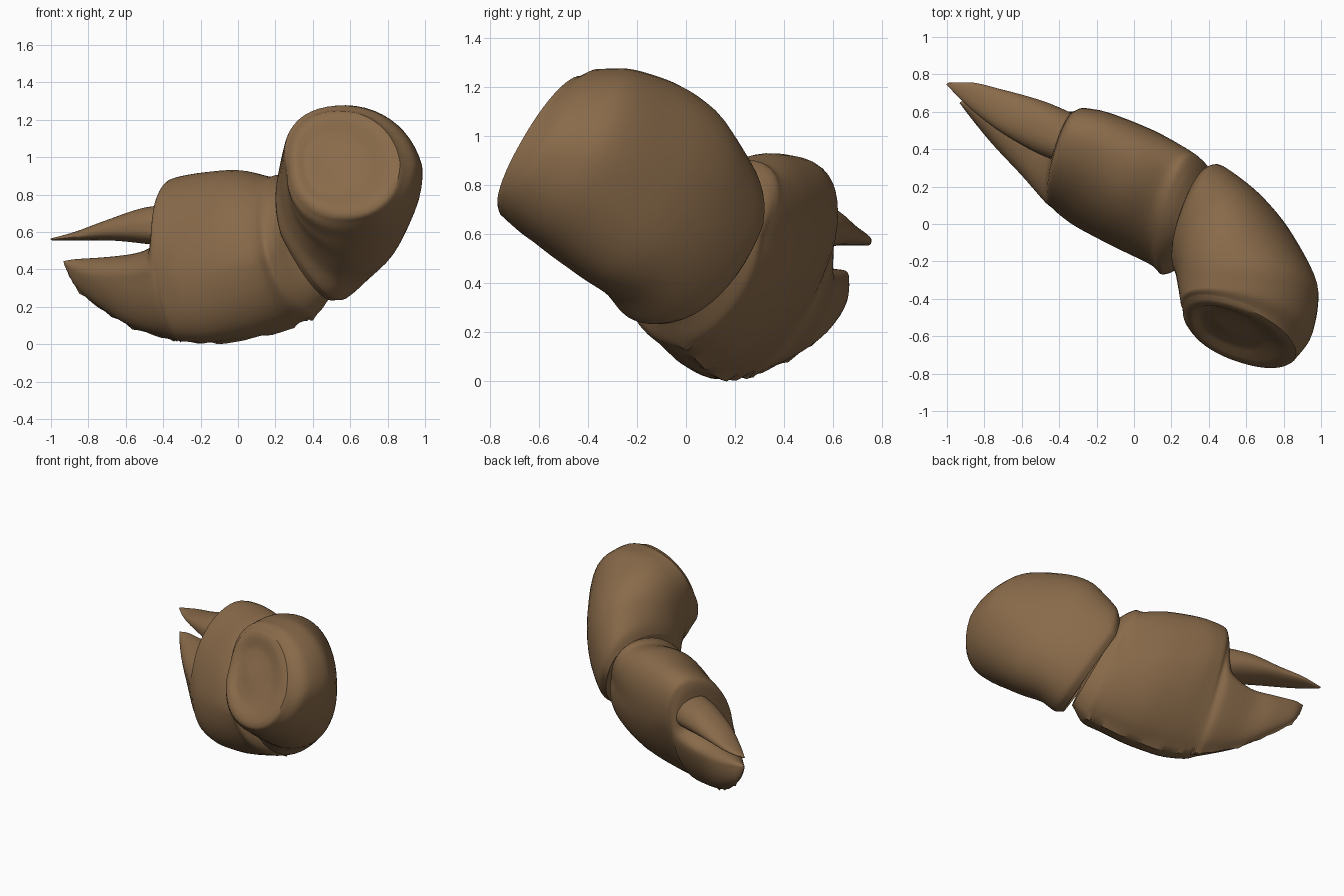
import bpy, bmesh, math, random
from mathutils import Vector

random.seed(4)
shell = bpy.data.materials.new("brown_shell")
shell.diffuse_color = (0.25, 0.145, 0.068, 1)
N = 48  # points around each ring


def limited_slope(a, b):
    return 0 if a * b <= 0 else 2 * a * b / (a + b)


def smooth_track(values, steps):
    """Smooth interpolation of one coordinate without overshoot."""
    d = [b - a for a, b in zip(values, values[1:])]
    m = [d[0]] + [limited_slope(a, b) for a, b in zip(d, d[1:])] + [d[-1]]
    out = []
    for i in range(len(d)):
        for k in range(steps):
            t = k / steps
            out.append(values[i] * (2*t**3 - 3*t*t + 1) + m[i] * (t**3 - 2*t*t + t)
                       + values[i+1] * (3*t*t - 2*t**3) + m[i+1] * (t**3 - t*t))
    return out + [values[-1]]


def ring_points(q, power, low_power):
    """Closed ring through four extreme points: back, top, front, bottom."""
    c = (q[0] + q[2]) / 2
    pts = []
    for j in range(N):
        a = 2 * math.pi * j / N
        co, si = math.cos(a), math.sin(a)
        e = power if si > 0 else low_power
        u = (q[0] if co > 0 else q[2]) - c
        v = (q[1] if si > 0 else q[3]) - c
        pts.append(c + u * abs(co) ** e + v * abs(si) ** e)
    return pts


def loft(name, sections, steps=6, power=0.92, low_power=0.92, keel=0.0, dent=None):
    tracks = [smooth_track([s[i] for s in sections], steps) for i in range(12)]
    rings = []
    for row in zip(*tracks):
        q = [Vector(row[i:i + 3]) for i in (0, 3, 6, 9)]
        pts = ring_points(q, power, low_power)
        if keel:  # knobbly ridge along the bottom
            pts[3 * N // 4].z -= random.uniform(0, keel)
            for p in pts:
                p.z = max(p.z, 0)
        rings.append(pts)
    if dent:  # shallow socket closing the last ring
        inward, stages, shift = dent
        rim = rings[-1]
        c = sum(rim, Vector()) / N
        for scale, depth in stages:
            o = c + Vector(shift) * (1 - scale)
            rings.append([o + (p - c) * scale + Vector(inward) * depth for p in rim])
    bm = bmesh.new()
    vr = [[bm.verts.new(p) for p in r] for r in rings]
    for r0, r1 in zip(vr, vr[1:]):
        for j in range(N):
            k = (j + 1) % N
            bm.faces.new((r0[j], r0[k], r1[k], r1[j]))
    bm.faces.new(vr[0])
    bm.faces.new(vr[-1])
    bmesh.ops.recalc_face_normals(bm, faces=bm.faces)
    me = bpy.data.meshes.new(name)
    bm.to_mesh(me)
    bm.free()
    me.materials.append(shell)
    ob = bpy.data.objects.new(name, me)
    bpy.context.collection.objects.link(ob)
    bpy.ops.object.select_all(action='DESELECT')
    ob.select_set(True)
    bpy.context.view_layer.objects.active = ob
    bpy.ops.object.shade_smooth_by_angle(angle=math.radians(40))
    return ob


# Each section row: back point, top point, front point, bottom point
# Upper arm segment, curving from the wrist to the end socket
loft("arm_segment", [
    (.42, .31, .63, .25, .07, .87, .23, -.22, .58, .51, -.09, .235),
    (.46, .315, .64, .27, .08, .94, .225, -.25, .61, .55, -.12, .235),
    (.66, .17, .70, .36, .05, 1.11, .24, -.30, .69, .63, -.23, .325),
    (.85, -.06, .79, .46, -.10, 1.235, .25, -.36, .79, .67, -.40, .42),
    (.985, -.36, .95, .52, -.26, 1.275, .26, -.41, .88, .65, -.58, .54),
    (.96, -.55, .97, .53, -.35, 1.275, .26, -.45, .93, .60, -.69, .62),
    (.88, -.67, .96, .53, -.41, 1.25, .27, -.48, .95, .57, -.735, .67)],
    dent=((-.2, .85, -.5),
          [(.96, -.015), (.88, -.02), (.75, -.01), (.62, .015), (.5, .025), (.25, .03), (.03, .03)],
          (-.08, .0, .03)))

# Palm: wrist flange, groove, swollen body, step, and the fixed lower finger
wrist = [
    (.42, .26, .62, .29, .07, .84, .27, -.17, .56, .49, -.04, .25),
    (.40, .30, .60, .22, .15, .89, .19, -.25, .51, .41, -.01, .15),
    (.37, .32, .59, .19, .19, .90, .15, -.27, .49, .37, .01, .135),
    (.33, .35, .57, .15, .22, .89, .10, -.225, .47, .30, .04, .105)]
body = [
    (.10, .49, .55, -.03, .28, .925, -.13, -.11, .42, .08, .11, .04),
    (-.19, .60, .57, -.24, .37, .90, -.36, .02, .38, -.15, .18, .015),
    (-.26, .61, .58, -.39, .41, .86, -.43, .08, .37, -.29, .24, .025),
    (-.29, .60, .56, -.42, .40, .81, -.44, .09, .37, -.32, .26, .03)]
lower_finger = [
    (-.33, .60, .47, -.45, .37, .54, -.46, .105, .365, -.36, .28, .035),
    (-.53, .605, .41, -.57, .42, .478, -.60, .26, .35, -.53, .39, .08),
    (-.71, .645, .40, -.74, .54, .46, -.76, .43, .36, -.71, .54, .18),
    (-.86, .665, .42, -.88, .63, .452, -.89, .59, .40, -.87, .64, .315)]
tip = [(-.92, .655, .43, -.93, .65, .445, -.93, .645, .43, -.92, .65, .41)]
loft("palm_and_fixed_finger", wrist + body + lower_finger + tip, steps=5,
     low_power=1.08, keel=.02)

# Movable upper finger
loft("movable_finger", [
    (-.26, .56, .62, -.36, .45, .75, -.40, .33, .62, -.34, .45, .52),
    (-.48, .655, .62, -.50, .51, .73, -.52, .38, .62, -.48, .50, .535),
    (-.69, .715, .60, -.71, .60, .66, -.74, .51, .595, -.70, .61, .555),
    (-.88, .757, .575, -.88, .70, .598, -.90, .64, .57, -.88, .70, .555),
    (-.99, .755, .563, -1.0, .75, .565, -1.0, .742, .56, -.99, .745, .555)])
